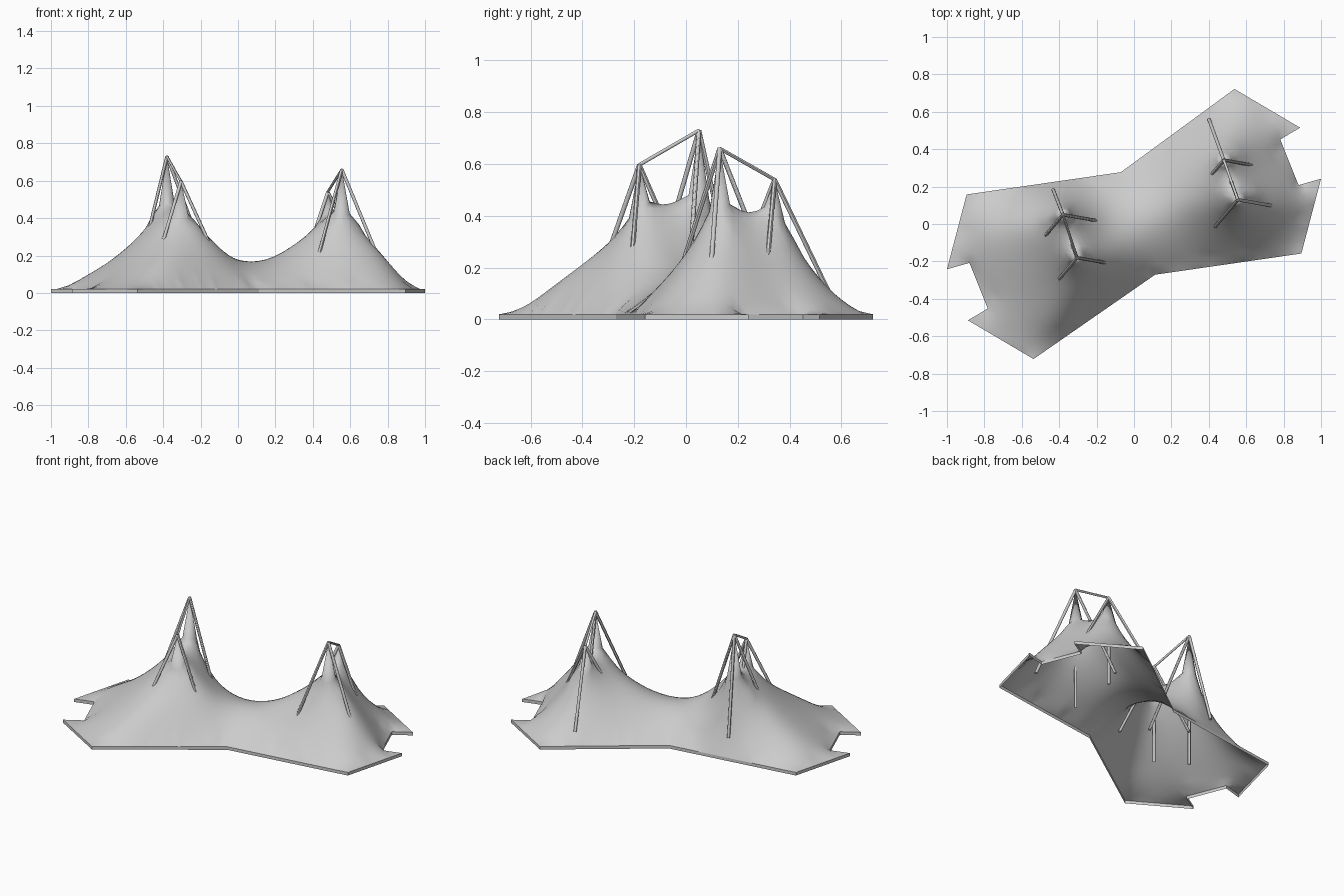
import bpy, bmesh, math
from mathutils import Vector
from mathutils.geometry import delaunay_2d_cdt

if "Cube" in bpy.data.objects:
    bpy.data.objects.remove(bpy.data.objects["Cube"])

EDGE_Z = 0.02
STEP = 0.035

# Footprint: half the outline repeated by point symmetry, one corner differs
half = [(-0.895, 0.158), (-0.07, 0.277), (0.537, 0.722), (0.888, 0.515),
        (0.782, 0.452), (0.88, 0.208), (1.0, 0.242)]
corners = [Vector(p) for p in half] + [-Vector(p) for p in half]
corners[8] = Vector((0.113, -0.271))
N = len(corners)

# Peaks: apex, membrane height around the apex, tilt towards the partner peak
peaks = [((-0.38, 0.05, 0.73), 0.47, 0.01), ((-0.305, -0.18, 0.597), 0.42, 0.035),
         ((0.555, 0.13, 0.66), 0.43, 0.015), ((0.48, 0.342, 0.54), 0.40, 0.035)]

# Heights the fabric passes through between the peaks
guides = [(-0.343, -0.065, 0.465), (0.518, 0.24, 0.425), (0.1, 0.03, 0.172),
          (-0.18, -0.02, 0.28), (-0.165, -0.2, 0.3), (0.3, 0.12, 0.27),
          (0.74, 0.1, 0.24), (0.64, 0.31, 0.26), (-0.395, -0.29, 0.29),
          (-0.6, 0.0, 0.24), (-0.8, -0.02, 0.11), (-0.34, -0.4, 0.22),
          (-0.42, -0.53, 0.11), (0.5, 0.5, 0.165)]


def inside(p):
    hit = False
    for i in range(N):
        a, b = corners[i], corners[(i + 1) % N]
        if (a.y > p.y) != (b.y > p.y):
            if p.x < a.x + (p.y - a.y) * (b.x - a.x) / (b.y - a.y):
                hit = not hit
    return hit


def edge_distance(p):
    best = 9.0
    for i in range(N):
        a, b = corners[i], corners[(i + 1) % N]
        d = b - a
        t = max(0.0, min(1.0, (p - a).dot(d) / d.dot(d)))
        best = min(best, (p - a - d * t).length)
    return best


def make_object(name, verts, faces, smooth):
    mesh = bpy.data.meshes.new(name)
    mesh.from_pydata(verts, [], faces)
    bm = bmesh.new()
    bm.from_mesh(mesh)
    bmesh.ops.delete(bm, geom=[v for v in bm.verts if not v.link_faces], context='VERTS')
    bmesh.ops.recalc_face_normals(bm, faces=bm.faces)
    bm.to_mesh(mesh)
    bm.free()
    ob = bpy.data.objects.new(name, mesh)
    bpy.context.collection.objects.link(ob)
    for p in mesh.polygons:
        p.use_smooth = smooth
    return ob


# Plan points: outline, rings at the peaks, then a triangular grid
pts, fixed = [], {}
for i in range(N):
    a, b = corners[i], corners[(i + 1) % N]
    n = max(1, round((b - a).length / STEP))
    for k in range(n):
        fixed[len(pts)] = EDGE_Z
        pts.append(a.lerp(b, k / n))
border = len(pts)
for i, (apex, ring_z, tilt) in enumerate(peaks):
    c = Vector(apex[:2])
    to = Vector(peaks[i ^ 1][0][:2]) - c
    facing = math.atan2(to.y, to.x)
    fixed[len(pts)] = apex[2]
    pts.append(c)
    for k in range(10):
        a = facing + k * math.tau / 10
        fixed[len(pts)] = ring_z + tilt * math.cos(a - facing)
        pts.append(c + 0.042 * Vector((math.cos(a), math.sin(a))))
for j in range(-25, 26):
    for i in range(-30, 31):
        p = Vector(((i + 0.5 * (j % 2)) * STEP, j * STEP * 0.866))
        if (inside(p) and edge_distance(p) > 0.5 * STEP
                and all((p - Vector(k[0][:2])).length > 0.062 for k in peaks)):
            pts.append(p)

loop = [(i, (i + 1) % border) for i in range(border)]
flat, edges, tris, origin, _, _ = delaunay_2d_cdt(pts, loop, [], 1, 1e-6)

# Relax the fabric like a stretched membrane
neighbours = [[] for _ in flat]
for a, b in edges:
    neighbours[a].append(b)
    neighbours[b].append(a)
z = [0.15] * len(flat)
free = []
targets = [(min(range(len(flat)), key=lambda i: (flat[i] - Vector(g[:2])).length), g)
           for g in guides]
for i, p in enumerate(flat):
    src = origin[i][0] if origin[i] else -1
    if src in fixed:
        z[i] = fixed[src]
    elif neighbours[i]:
        pull = []
        for k, (_, g) in enumerate(targets):
            w = 0.2 * math.exp(-(p - Vector(g[:2])).length_squared / (2 * 0.07 ** 2))
            if w > 0.004:
                pull.append((k, w))
        free.append((i, neighbours[i], pull))
for _ in range(600):
    err = [g[2] - z[i] for i, g in targets]
    for i, nb, pull in free:
        h = sum([z[j] for j in nb]) / len(nb)
        for k, w in pull:
            h += w * err[k]
        z[i] = h
membrane = make_object("fabric_membrane", [(p.x, p.y, h) for p, h in zip(flat, z)], tris, True)
if sum(p.normal.z for p in membrane.data.polygons) < 0:
    membrane.data.flip_normals()

# Thin upright rim around the footprint
rim = [(c.x, c.y, h) for h in (0.0, EDGE_Z) for c in corners]
make_object("base_rim", rim, [(i, (i + 1) % N, N + (i + 1) % N, N + i) for i in range(N)], False)


def pole(name, start, end, radius):
    a, b = Vector(start), Vector(end)
    d = b - a
    bpy.ops.mesh.primitive_cylinder_add(vertices=12, radius=radius, depth=d.length,
                                        location=(a + b) / 2,
                                        rotation=d.to_track_quat('Z', 'Y').to_euler())
    bpy.context.object.name = name
    bpy.ops.object.shade_smooth_by_angle()


# Tripod legs under every peak; the lower tripods stop short of the ground
for i, (apex, _, _) in enumerate(peaks):
    top = Vector(apex)
    cut = 0.09 if i % 2 else 0.02
    for k, deg in enumerate((-130, -10, 110)):
        a = math.radians(deg)
        foot = Vector((apex[0] + 0.277 * math.cos(a), apex[1] + 0.277 * math.sin(a), 0))
        foot = foot.lerp(top, cut / apex[2])
        if (i, k) == (0, 2):  # steeper leg close to the fabric edge
            foot = Vector((-0.432, 0.183, 0.13))
        pole(f"tripod_{i + 1}_leg_{k + 1}", foot, top, 0.009)

# Tie rods joining each pair of peaks
for i in (0, 2):
    pole(f"tie_rod_{i // 2 + 1}", peaks[i][0], peaks[i + 1][0], 0.007)
